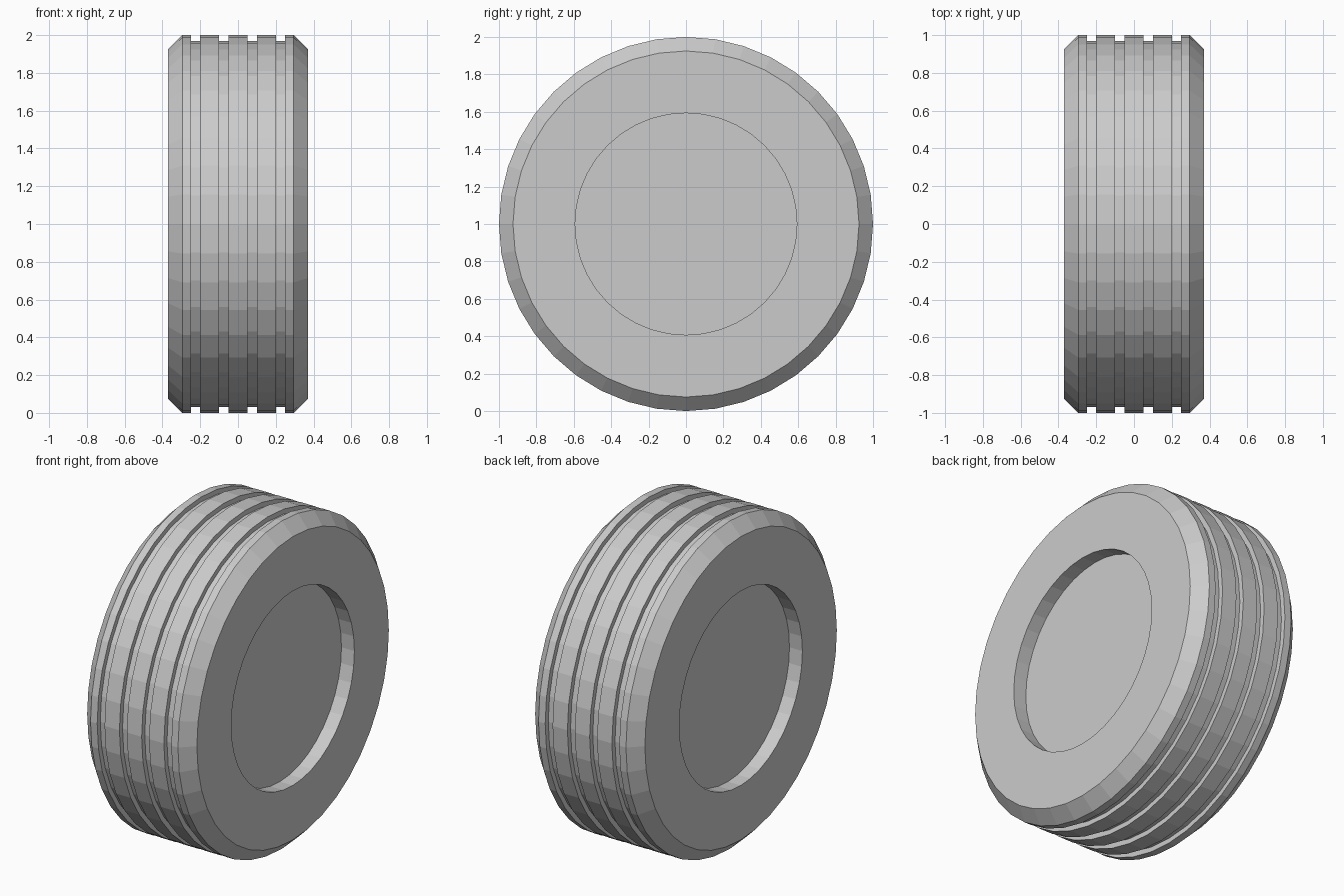
import bpy
import bmesh
import math

if "Cube" in bpy.data.objects:
    bpy.data.objects.remove(bpy.data.objects["Cube"])

SIDES = 40
HALF_W, RADIUS = 0.37, 1.0
GROOVE_R = 0.97
HUB_R, HUB_DEPTH = 0.593, 0.087

rubber = bpy.data.materials.new("light grey")
rubber.diffuse_color = (0.6, 0.6, 0.6, 1)
rubber.use_nodes = True
rubber.node_tree.nodes["Principled BSDF"].inputs["Base Color"].default_value = rubber.diffuse_color

# Right half of the cross-section (x, radius): two tread grooves, chamfer, sidewall, hub recess
half = []
for start, end in ((0.05, 0.10), (0.20, 0.25)):
    half += [(start, RADIUS), (start, GROOVE_R), (end, GROOVE_R), (end, RADIUS)]
half += [(0.295, RADIUS), (HALF_W, 0.925), (HALF_W, HUB_R), (HALF_W - HUB_DEPTH, HUB_R)]

# Mirror the half to get the full cross-section
profile = [(-x, r) for x, r in reversed(half)] + half

# Turn the cross-section around the x axis
bm = bmesh.new()
rings = []
for x, r in profile:
    angles = [math.tau * i / SIDES for i in range(SIDES)]
    rings.append([bm.verts.new((x, r * math.cos(a), RADIUS + r * math.sin(a))) for a in angles])
for a, b in zip(rings, rings[1:]):
    for i in range(SIDES):
        j = (i + 1) % SIDES
        bm.faces.new((a[i], a[j], b[j], b[i]))

# Flat discs at the bottom of both hub recesses
bm.faces.new(rings[0])
bm.faces.new(rings[-1])
bmesh.ops.recalc_face_normals(bm, faces=bm.faces)

mesh = bpy.data.meshes.new("tire")
bm.to_mesh(mesh)
bm.free()
mesh.materials.append(rubber)
tire = bpy.data.objects.new("tire", mesh)
bpy.context.collection.objects.link(tire)
